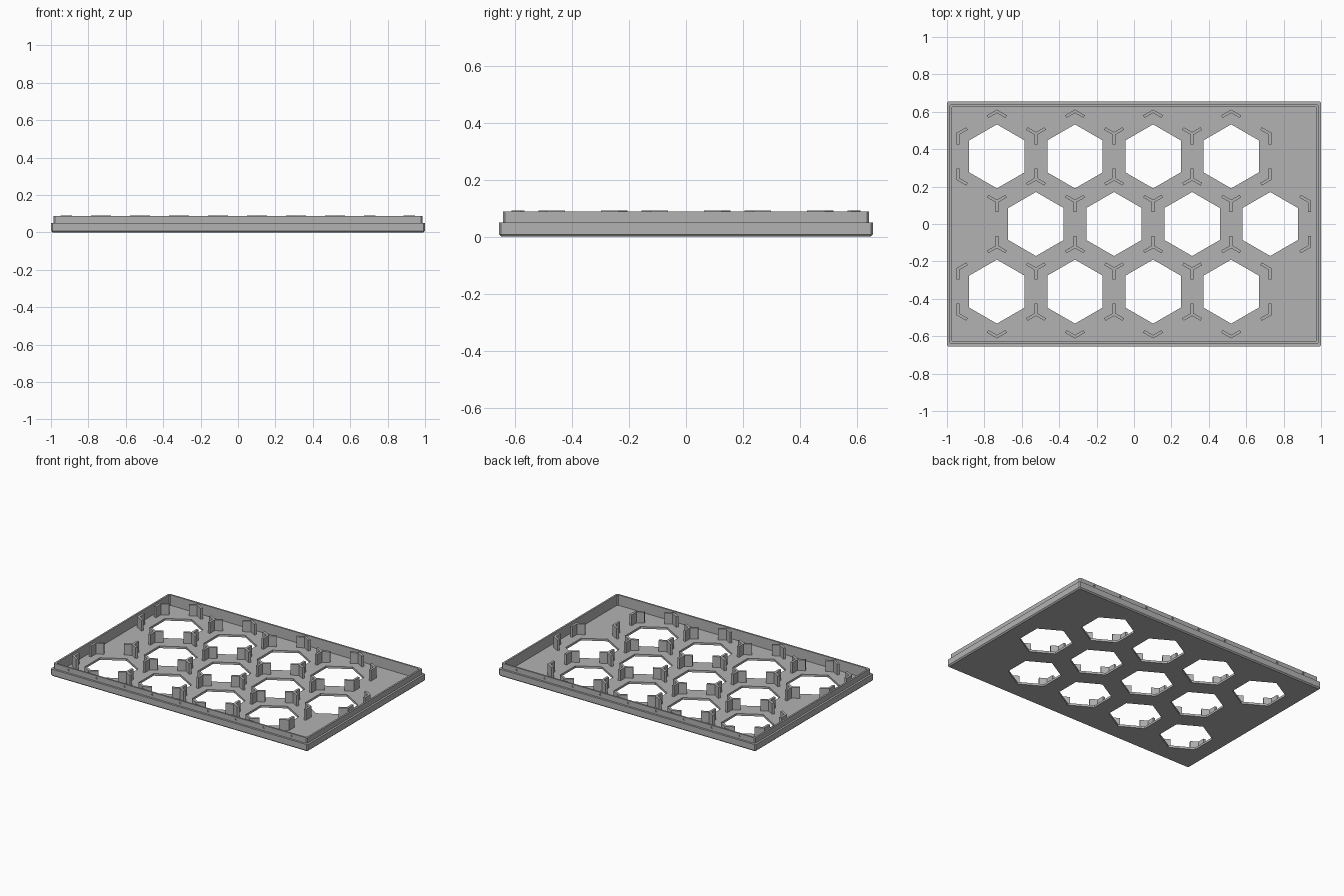
import bpy, bmesh, math
from mathutils import Matrix, Vector

cube = bpy.data.objects.get("Cube")
if cube:
    bpy.data.objects.remove(cube, do_unlink=True)

GREY = (0.45, 0.45, 0.45, 1)
mat = bpy.data.materials.new("plain grey")
mat.use_nodes = True
mat.diffuse_color = GREY
mat.node_tree.nodes["Principled BSDF"].inputs["Base Color"].default_value = GREY

HALF_X, HALF_Y = 1.0, 0.655
FLOOR, TOP = 0.015, 0.088
PITCH = 0.4175                    # distance between neighbouring cells
CELL = PITCH / math.sqrt(3)       # corner radius of a honeycomb cell
ROW = CELL * 1.5


def make_object(name, bm):
    bmesh.ops.recalc_face_normals(bm, faces=bm.faces)
    mesh = bpy.data.meshes.new(name)
    bm.to_mesh(mesh)
    bm.free()
    mesh.materials.append(mat)
    obj = bpy.data.objects.new(name, mesh)
    bpy.context.collection.objects.link(obj)
    return obj


def cut(target, cutter):
    mod = target.modifiers.new(cutter.name, "BOOLEAN")
    mod.operation = "DIFFERENCE"
    mod.solver = "EXACT"
    mod.object = cutter
    bpy.context.view_layer.objects.active = target
    bpy.ops.object.modifier_apply(modifier=mod.name)
    bpy.data.objects.remove(cutter, do_unlink=True)


def ring(bm, inset, z, chamfer=0.007):
    """Rectangle with clipped corners."""
    x, y, c = HALF_X - inset, HALF_Y - inset, chamfer
    points = [(x - c, -y), (x, c - y), (x, y - c), (x - c, y),
              (c - x, y), (-x, y - c), (-x, c - y), (c - x, -y)]
    return [bm.verts.new((px, py, z)) for px, py in points]


# Tray: stepped outer wall, thin lip and floor
bm = bmesh.new()
profile = [(0.008, 0), (0, 0.008), (0, 0.05), (0.014, 0.05),
           (0.014, TOP), (0.026, TOP), (0.026, FLOOR)]
rings = [ring(bm, inset, z) for inset, z in profile]
for a, b in zip(rings, rings[1:]):
    for i in range(8):
        j = (i + 1) % 8
        bm.faces.new((a[i], a[j], b[j], b[i]))
bm.faces.new(rings[0])
bm.faces.new(rings[-1])
tray = make_object("tray", bm)

# Honeycomb cell centres: the middle row is shifted half a pitch
cells = []
for row in (-1, 0, 1):
    start = -0.733 + (PITCH / 2 if row == 0 else 0)
    cells += [Vector((start + i * PITCH, row * ROW, 0)) for i in range(4)]

# Hexagonal openings
bm = bmesh.new()
for c in cells:
    bmesh.ops.create_cone(bm, cap_ends=True, segments=6, radius1=0.171, radius2=0.171,
                          depth=0.2, matrix=Matrix.Translation(c))
cut(tray, make_object("opening_cutter", bm))

# Small dimples along the long sides of the lip
bm = bmesh.new()
for side in (-1, 1):
    for i in range(-4, 5):
        place = Matrix.Translation((i * 0.2165, side * (HALF_Y - 0.014), 0.072))
        bmesh.ops.create_cone(bm, cap_ends=True, segments=12, radius1=0.007, radius2=0.007,
                              depth=0.014, matrix=place @ Matrix.Rotation(math.pi / 2, 4, "X"))
cut(tray, make_object("dimple_cutter", bm))

# Gather the separator arms that leave each cell corner along the cell edges
corners = {}
for c in cells:
    pts = [c + CELL * Vector((math.sin(k * math.pi / 3), math.cos(k * math.pi / 3), 0))
           for k in range(6)]
    for k, p in enumerate(pts):
        key = (round(p.x, 2), round(p.y, 2))
        base, arms = corners.setdefault(key, (p, set()))
        for q in (pts[k - 1], pts[(k + 1) % 6]):
            d = q - p
            arms.add(round(math.degrees(math.atan2(d.y, d.x))) % 360)

# Separators: two- or three-armed posts standing on the floor
ARM, HALF_W, POST_TOP = 0.057, 0.008, 0.091
for n, (p, arms) in enumerate(corners.values()):
    if abs(p.x - 0.727) < 0.03 and abs(abs(p.y) - CELL) < 0.02:
        arms -= {30, 330}         # open towards the blank margin
    arms = sorted(arms)
    outline = []
    for i, a in enumerate(arms):
        d = Vector((math.cos(math.radians(a)), math.sin(math.radians(a)), 0))
        s = Vector((-d.y, d.x, 0)) * HALF_W
        end = p + d * ARM
        outline += [end - s, end + s]
        # mitre between this arm and the next one
        gap = math.radians((arms[(i + 1) % len(arms)] - a) % 360)
        mid = math.radians(a) + gap / 2
        reach = HALF_W / math.sin(gap / 2)
        outline.append(p + reach * Vector((math.cos(mid), math.sin(mid), 0)))
    bm = bmesh.new()
    low = [bm.verts.new((v.x, v.y, FLOOR - 0.002)) for v in outline]
    face = bm.faces.new(low)
    up = bmesh.ops.extrude_face_region(bm, geom=[face])["geom"]
    bmesh.ops.translate(bm, vec=(0, 0, POST_TOP - FLOOR + 0.002),
                        verts=[g for g in up if isinstance(g, bmesh.types.BMVert)])
    make_object(f"separator_{n + 1}", bm)
